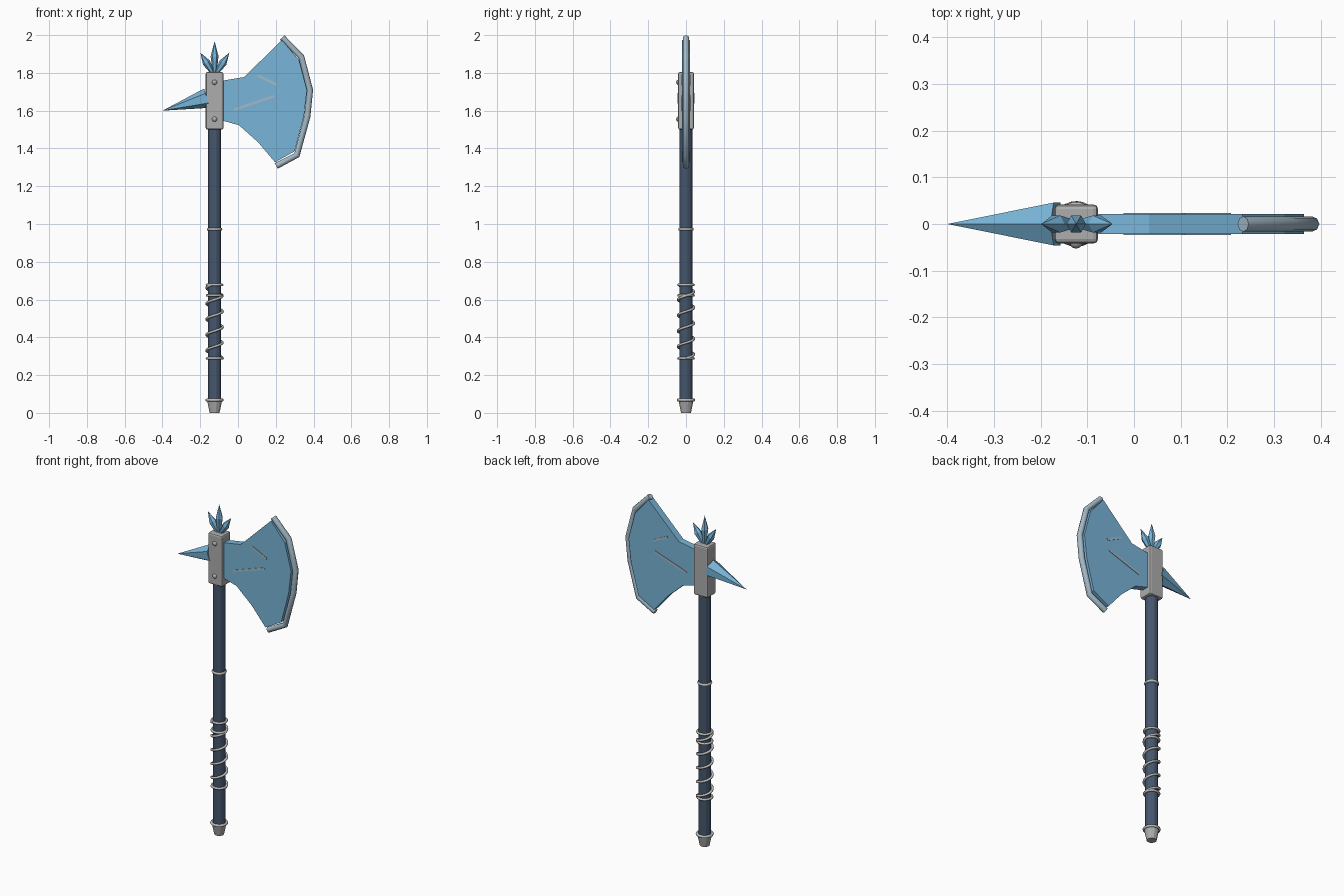
import bpy, bmesh, math
from mathutils import Vector, Matrix

if "Cube" in bpy.data.objects:
    bpy.data.objects.remove(bpy.data.objects["Cube"])

AX = -0.124  # shaft axis x


def mat(name, rgb):
    m = bpy.data.materials.new(name)
    m.diffuse_color = (*rgb, 1)
    m.use_nodes = True
    m.node_tree.nodes["Principled BSDF"].inputs["Base Color"].default_value = m.diffuse_color
    return m


ICE = mat("ice blue", (0.19, 0.46, 0.69))
STEEL = mat("grey steel", (0.42, 0.42, 0.43))
SILVER = mat("pale silver", (0.50, 0.50, 0.49))
EDGE = mat("frosted edge", (0.37, 0.49, 0.57))
WOOD = mat("dark slate blue", (0.060, 0.095, 0.155))


def add(name, mesh, material, smooth=None):
    ob = bpy.data.objects.new(name, mesh)
    bpy.context.collection.objects.link(ob)
    mesh.materials.clear()
    mesh.materials.append(material)
    if smooth is not None:
        bpy.ops.object.select_all(action='DESELECT')
        ob.select_set(True)
        bpy.context.view_layer.objects.active = ob
        bpy.ops.object.shade_smooth_by_angle(angle=math.radians(smooth))
    return ob


def from_bm(name, bm, material, smooth=None):
    bmesh.ops.recalc_face_normals(bm, faces=bm.faces)
    me = bpy.data.meshes.new(name)
    bm.to_mesh(me)
    bm.free()
    return add(name, me, material, smooth)


def loft(name, start, end, prof, sides, material, side=Vector((0, 1, 0)), smooth=None, phase=0.0):
    """Rings of (fraction along axis, radius); radius 0 makes a point."""
    start, end = Vector(start), Vector(end)
    d = end - start
    u = side.cross(d).normalized()
    bm = bmesh.new()
    rings = []
    for t, r in prof:
        c = start + d * t
        n = 1 if r == 0 else sides
        rings.append([bm.verts.new(c + r * (math.cos(a) * u + math.sin(a) * side))
                      for a in (math.tau * k / sides + phase for k in range(n))])
    for a, b in zip(rings, rings[1:]):
        for k in range(sides):
            q = [a[k % len(a)], a[(k + 1) % len(a)], b[(k + 1) % len(b)], b[k % len(b)]]
            bm.faces.new(list(dict.fromkeys(q)))
    for r in (rings[0], rings[-1]):
        if len(r) > 2:
            bm.faces.new(r)
    return from_bm(name, bm, material, smooth)


def tube(name, pts, radius, material, cyclic=False, res=2):
    cu = bpy.data.curves.new(name, 'CURVE')
    cu.dimensions = '3D'
    cu.bevel_depth, cu.bevel_resolution, cu.use_fill_caps = radius, res, True
    sp = cu.splines.new('POLY')
    sp.points.add(len(pts) - 1)
    for p, co in zip(sp.points, pts):
        p.co = (*co, 1)
    sp.use_cyclic_u = cyclic
    tmp = bpy.data.objects.new(name + "_path", cu)
    bpy.context.collection.objects.link(tmp)
    bpy.context.view_layer.update()
    me = bpy.data.meshes.new_from_object(tmp.evaluated_get(bpy.context.evaluated_depsgraph_get()))
    bpy.data.objects.remove(tmp)
    return add(name, me, material, 50)


def box(name, loc, size, material, bevel=0.0, tilt=0.0):
    bm = bmesh.new()
    bmesh.ops.create_cube(bm, size=1)
    bmesh.ops.scale(bm, vec=size, verts=bm.verts)
    if bevel:
        bmesh.ops.bevel(bm, geom=bm.edges[:], offset=bevel, segments=2, profile=0.5, affect='EDGES')
    bmesh.ops.transform(bm, matrix=Matrix.Translation(loc) @ Matrix.Rotation(tilt, 4, 'Y'), verts=bm.verts)
    return from_bm(name, bm, material)


def circle(z, r, n=24):
    return [(AX + r * math.cos(math.tau * k / n), r * math.sin(math.tau * k / n), z) for k in range(n)]


# Shaft and pommel
loft("shaft", (AX, 0, 0.05), (AX, 0, 1.52), [(0, 0.035), (1, 0.035)], 12, WOOD, phase=math.pi / 12)
loft("pommel", (AX, 0, 0), (AX, 0, 0.07), [(0, 0.027), (1, 0.042)], 12, STEEL, phase=math.pi / 12)

# Rings round the shaft
tube("pommel_ring", circle(0.068, 0.041), 0.008, SILVER, True)
tube("shaft_ring", circle(0.972, 0.033), 0.008, SILVER, True)
for k, z in enumerate((0.289, 0.622, 0.678)):
    tube(f"grip_ring_{k + 1}", circle(z, 0.040), 0.007, SILVER, True)

# Spiral wire grip
N, TURNS = 110, 4.7
tube("grip_coil", [(AX + 0.042 * math.cos(math.tau * TURNS * k / N),
                    0.042 * math.sin(math.tau * TURNS * k / N),
                    0.289 + 0.389 * k / N) for k in range(N + 1)], 0.007, SILVER)

# Socket block with front rivets
box("socket", (AX, 0, 1.652), (0.094, 0.084, 0.305), STEEL, 0.010)
for k, z in enumerate((1.555, 1.75)):
    loft(f"rivet_{k + 1}", (AX, -0.036, z), (AX, -0.053, z),
         [(0, 0.014), (0.5, 0.0135), (0.85, 0.008), (1, 0)], 12, STEEL, Vector((1, 0, 0)), 50)

# Blade
profile = [(-0.12, 1.755), (-0.074, 1.76), (0.032, 1.778), (0.233, 1.974), (0.323, 1.868),
           (0.365, 1.709), (0.349, 1.571), (0.300, 1.385), (0.196, 1.327), (0.106, 1.433),
           (0.005, 1.523), (-0.074, 1.545), (-0.12, 1.55)]
bm = bmesh.new()
face = bm.faces.new([bm.verts.new((x, -0.021, z)) for x, z in profile])
ext = bmesh.ops.extrude_face_region(bm, geom=[face])
bmesh.ops.translate(bm, vec=(0, 0.042, 0), verts=[v for v in ext['geom'] if isinstance(v, bmesh.types.BMVert)])
from_bm("blade", bm, ICE)

# Cutting edge strip
edge = [(0.234, 1.987), (0.335, 1.885), (0.381, 1.709), (0.367, 1.570), (0.312, 1.365), (0.202, 1.307)]
tube("cutting_edge", [(x, 0, z) for x, z in edge], 0.0165, EDGE)

# Scratch marks on both blade faces
for n, (x0, z0, x1, z1) in enumerate([(-0.02, 1.605, 0.192, 1.677), (0.106, 1.785, 0.205, 1.738)]):
    box(f"blade_mark_{n + 1}", ((x0 + x1) / 2, 0, (z0 + z1) / 2),
        (math.hypot(x1 - x0, z1 - z0), 0.047, 0.013), EDGE, 0, -math.atan2(z1 - z0, x1 - x0))

# Back spike
loft("back_spike", (-0.165, 0, 1.666), (-0.40, 0, 1.60), [(0, 0.053), (1, 0)], 6, ICE)

# Crystals on top
crystals = [("centre", (AX, 1.79), (AX, 1.968)),
            ("left", (-0.128, 1.79), (-0.199, 1.907)),
            ("right", (-0.120, 1.79), (-0.046, 1.907))]
for n, (x0, z0), (x1, z1) in crystals:
    loft(f"crystal_{n}", (x0, 0, z0), (x1, 0, z1), [(0, 0.009), (0.55, 0.021), (1, 0)], 6, ICE)
